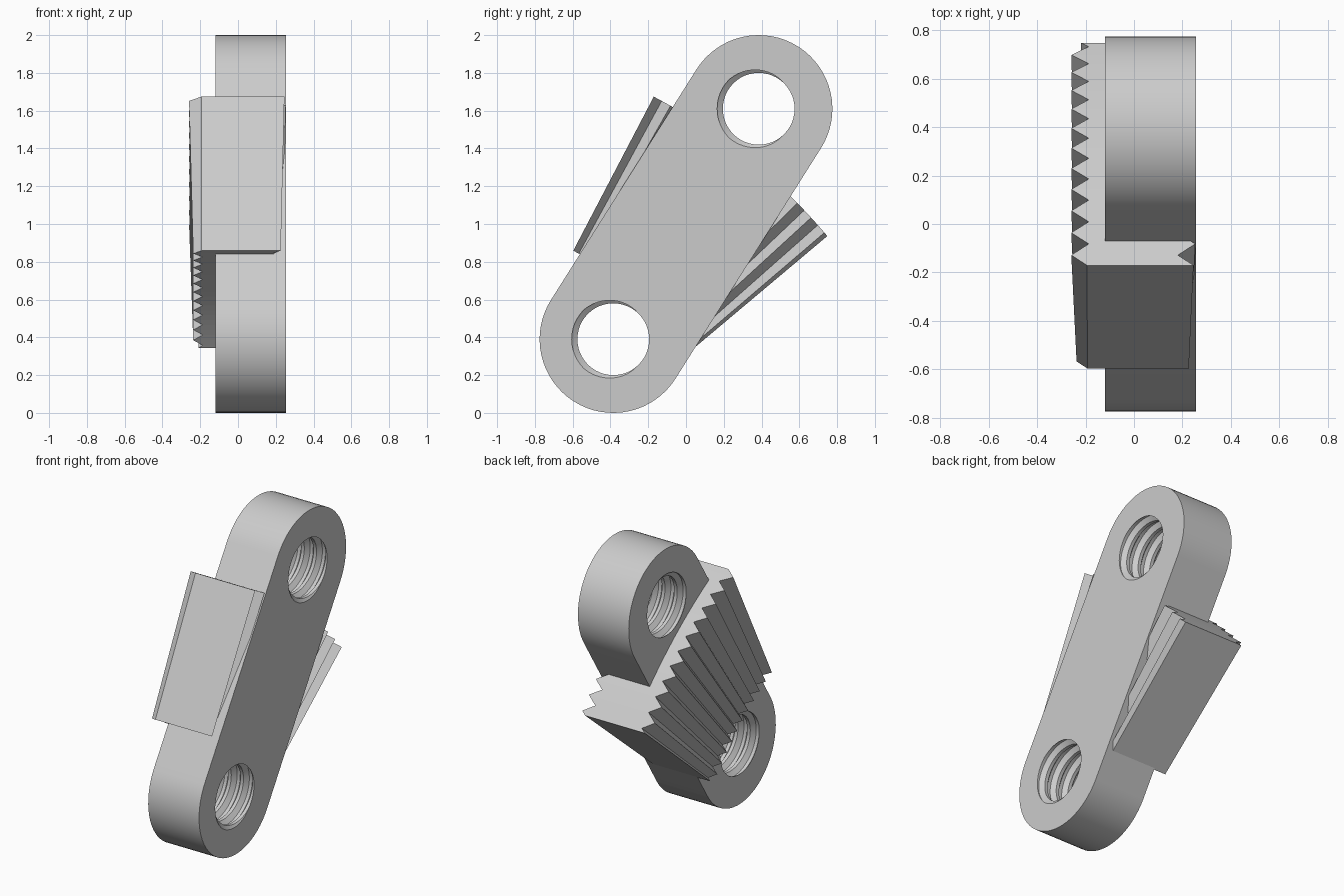
import bpy
import bmesh
from math import sin, cos, pi, radians, atan2
from mathutils import Vector

if "Cube" in bpy.data.objects:
    bpy.data.objects.remove(bpy.data.objects["Cube"], do_unlink=True)

grey = bpy.data.materials.new("light_grey")
grey.use_nodes = True
grey.diffuse_color = (0.6, 0.6, 0.6, 1)
grey.node_tree.nodes["Principled BSDF"].inputs["Base Color"].default_value = (0.6, 0.6, 0.6, 1)


def make_object(name, bm):
    bmesh.ops.recalc_face_normals(bm, faces=bm.faces)
    mesh = bpy.data.meshes.new(name)
    bm.to_mesh(mesh)
    bm.free()
    mesh.materials.append(grey)
    obj = bpy.data.objects.new(name, mesh)
    bpy.context.collection.objects.link(obj)
    return obj


X_BACK, X_FACE = -0.12, 0.255
TOP = Vector((0.385, 1.61))
LOW = Vector((-0.385, 0.39))
RADIUS = 0.39


# Link plate: a rounded bar outline pushed through its thickness
def make_link():
    bm = bmesh.new()
    axis = TOP - LOW
    lean = atan2(axis.y, axis.x)
    outline = []
    for centre, start in ((TOP, lean - pi / 2), (LOW, lean + pi / 2)):
        for i in range(33):
            a = start + pi * i / 32
            outline.append(bm.verts.new((X_BACK, centre.x + RADIUS * cos(a),
                                         centre.y + RADIUS * sin(a))))
    face = bm.faces.new(outline)
    moved = bmesh.ops.extrude_face_region(bm, geom=[face])["geom"]
    bmesh.ops.translate(bm, vec=(X_FACE - X_BACK, 0, 0),
                        verts=[g for g in moved if isinstance(g, bmesh.types.BMVert)])
    if face.is_valid is False or len(bm.faces) < len(outline) + 2:
        bm.faces.new(outline)
    return make_object("link_plate", bm)


# Thread cutter: a helical strip joined to itself one pitch further on
def make_thread(centre, pitch=0.09, bore=0.19, depth=0.03, steps=48, turns=8):
    bm = bmesh.new()
    rows = turns * 4
    start = X_FACE - pitch * 6.875
    profile = (0, 1, 1, 0)
    grid = []
    for j in range(steps):
        a = 2 * pi * j / steps
        column = []
        for k in range(rows + 1):
            r = bore + depth * profile[k % 4]
            x = start + pitch * (k / 4 + j / steps)
            column.append(bm.verts.new((x, centre.x + r * cos(a), centre.y + r * sin(a))))
        grid.append(column)
    for j in range(steps):
        wrap = j == steps - 1
        shift = 4 if wrap else 0
        nxt = grid[0 if wrap else j + 1]
        for k in range(rows - shift):
            bm.faces.new((grid[j][k], nxt[k + shift], nxt[k + 1 + shift], grid[j][k + 1]))
    # close both ends with fans
    tips = [bm.verts.new((x, centre.x, centre.y)) for x in (-0.6, 0.6)]
    for e in [e for e in bm.edges if e.is_boundary]:
        middle = (e.verts[0].co.x + e.verts[1].co.x) / 2
        bm.faces.new((e.verts[0], e.verts[1], tips[middle > 0.05]))
    return make_object("thread_cutter", bm)


link = make_link()
for hole_centre in (TOP, LOW):
    cutter = make_thread(hole_centre)
    cutter.hide_render = True
    cut = link.modifiers.new("threaded_hole", "BOOLEAN")
    cut.operation = "DIFFERENCE"
    cut.solver = "EXACT"
    cut.object = cutter
    bpy.ops.object.select_all(action="DESELECT")
    link.select_set(True)
    bpy.context.view_layer.objects.active = link
    bpy.ops.object.modifier_apply(modifier=cut.name)
    bpy.data.objects.remove(cutter, do_unlink=True)
bpy.ops.object.shade_smooth_by_angle(angle=radians(30))


# Toothed sector: radial teeth on both sides, shrinking toward the centre
def make_sector():
    bm = bmesh.new()
    apex = Vector((-1.579, -1.02))
    inner, outer = 2.12, 3.04
    first, last = 40.05, 62.4
    angles = [first] + [40.5 + i for i in range(22)] + [last]

    def ridge(angle):
        # 1 on a tooth tip of the face side, 0 in its valley
        return abs((angle - 39.5) % 2 - 1)

    sections = []
    for deg in angles:
        up = 1 - ridge(deg)
        a = radians(deg)
        ring = []
        for r, side in ((inner, -1), (outer, -1), (outer, 1), (inner, 1)):
            height = 0.072 * r / outer
            x = 0.181 + height * up if side > 0 else -0.187 - height * (1 - up)
            ring.append(bm.verts.new((x, apex.x + r * cos(a), apex.y + r * sin(a))))
        sections.append(ring)
    for a, b in zip(sections, sections[1:]):
        for i in range(4):
            n = (i + 1) % 4
            bm.faces.new((a[i], a[n], b[n], b[i]))
    bm.faces.new(sections[0])
    bm.faces.new(sections[-1])
    return make_object("toothed_sector", bm)


make_sector()
